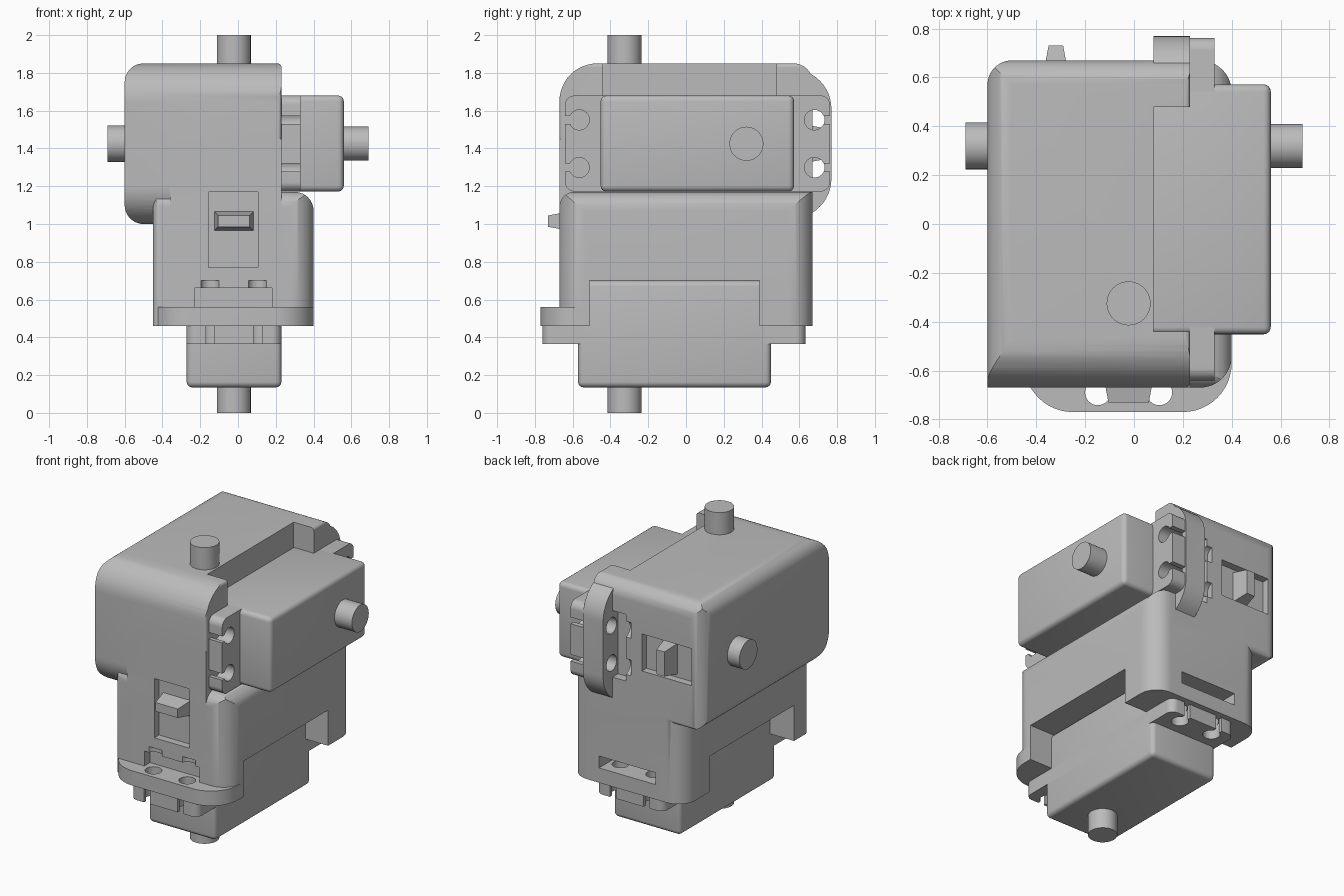
import bpy, bmesh, math
from mathutils import Vector

if "Cube" in bpy.data.objects:
    bpy.data.objects.remove(bpy.data.objects["Cube"], do_unlink=True)

grey = bpy.data.materials.new("plain_grey")
grey.use_nodes = True
COLOUR = (0.5, 0.5, 0.5, 1)
grey.diffuse_color = COLOUR
grey.node_tree.nodes["Principled BSDF"].inputs["Base Color"].default_value = COLOUR


def add_object(name, bm):
    bmesh.ops.recalc_face_normals(bm, faces=bm.faces)
    mesh = bpy.data.meshes.new(name)
    bm.to_mesh(mesh)
    bm.free()
    mesh.materials.append(grey)
    obj = bpy.data.objects.new(name, mesh)
    bpy.context.collection.objects.link(obj)
    return obj


def rounded(u, v, radii):
    """Rectangle outline; radii start at (u0, v0) and run anticlockwise."""
    points = []
    corners = [(u[0], v[0], 1, 1), (u[1], v[0], -1, 1), (u[1], v[1], -1, -1), (u[0], v[1], 1, -1)]
    for i, ((cu, cv, su, sv), r) in enumerate(zip(corners, radii)):
        steps = 12 if r else 0
        for k in range(steps + 1):
            a = math.pi + (i + k / max(steps, 1)) * math.pi / 2
            points.append((cu + r * (su + math.cos(a)), cv + r * (sv + math.sin(a)))
                          if r else (cu, cv))
    return points


def prism(name, axis, outline, span):
    """Extrude an outline along an axis; outline keeps the other axes in xyz order."""
    bm = bmesh.new()
    verts = []
    for u, v in outline:
        co = [u, v]
        co.insert("xyz".index(axis), span[0])
        verts.append(bm.verts.new(co))
    face = bm.faces.new(verts)
    new = bmesh.ops.extrude_face_region(bm, geom=[face])["geom"]
    shift = Vector([span[1] - span[0] if a == axis else 0 for a in "xyz"])
    bmesh.ops.translate(bm, vec=shift, verts=[g for g in new if isinstance(g, bmesh.types.BMVert)])
    return add_object(name, bm)


def box(name, x, y, z, bevel=0):
    obj = prism(name, "z", rounded(x, y, [0] * 4), z)
    if bevel:
        bm = bmesh.new()
        bm.from_mesh(obj.data)
        bmesh.ops.bevel(bm, geom=bm.edges[:], offset=bevel, segments=4, profile=0.5, affect="EDGES")
        bm.to_mesh(obj.data)
        bm.free()
    return obj


def cylinder(name, axis, centre, radius, span):
    ring = [(centre[0] + radius * math.cos(k * math.tau / 48),
             centre[1] + radius * math.sin(k * math.tau / 48)) for k in range(48)]
    return prism(name, axis, ring, span)


def combine(obj, operation, *others):
    bpy.context.view_layer.objects.active = obj
    for other in others:
        mod = obj.modifiers.new("combine", "BOOLEAN")
        mod.operation, mod.solver, mod.object = operation, "EXACT", other
        bpy.ops.object.modifier_apply(modifier=mod.name)
        bpy.data.objects.remove(other, do_unlink=True)
    return obj


# Housing: upper and lower shells, each the overlap of rounded outlines
DEPTH = (-0.67, 0.67)
UX, UZ, LX, LZ = (-0.6, 0.23), (1.0, 1.85), (-0.45, 0.4), (0.46, 1.17)
housing = combine(
    prism("housing", "x", rounded(DEPTH, UZ, (0.2, 0.03, 0.1, 0.2)), UX), "INTERSECT",
    prism("cut", "y", rounded(UX, UZ, (0.1, 0, 0.02, 0.1)), (-1, 1)),
    prism("cut", "z", rounded(UX, DEPTH, (0, 0.02, 0.02, 0.1)), (0, 3)))
lower = combine(
    prism("lower", "z", rounded(LX, DEPTH, (0.04, 0.13, 0.13, 0.13)), LZ), "INTERSECT",
    prism("cut", "y", rounded(LX, LZ, (0, 0, 0.1, 0.09)), (-1, 1)),
    prism("cut", "x", rounded(DEPTH, LZ, (0, 0, 0, 0.08)), (-1, 1)))
front_fill = box("front_fill", (-0.36, 0.23), (-0.67, 0.3), (1.03, 1.45))
front_flange = prism("front_flange", "z", rounded(LX, (-0.77, -0.53), (0.2, 0.2, 0, 0)), (0.46, 0.56))
back_flange = prism("back_flange", "x", rounded((0.5, 0.77), (1.03, 1.82), (0, 0.21, 0.21, 0)), (0.08, 0.23))
combine(housing, "UNION", lower, front_fill, front_flange, back_flange)

# Openings for the motors, the screw pockets and the switch recesses
combine(
    housing, "DIFFERENCE",
    box("cut", (0.08, 0.5), (-0.44, 0.48), (1.18, 2)),
    box("cut", (-1, 1), (-0.51, 0.39), (0.3, 0.7)),
    box("cut", (-0.23, 0.18), (-0.8, -0.61), (0.56, 0.66)),
    box("cut", (-0.24, 0.18), (0.5, 0.8), (0.56, 0.64)),
    box("cut", (-0.02, 0.08), (0.61, 0.8), (1.2, 1.65)),
    box("cut", (-0.155, 0.105), (-0.8, -0.62), (0.77, 1.17)),
    box("cut", (-0.51, -0.14), (0.62, 0.8), (1.3, 1.55)))
for s in (-1, 1):
    combine(housing, "DIFFERENCE",
            cylinder("cut", "z", (-0.022 + s * 0.126, -0.69), 0.052, (0.4, 0.7)),
            cylinder("cut", "z", (-0.022 + s * 0.126, 0.55), 0.052, (0.4, 0.6)),
            cylinder("cut", "x", (0.68, 1.425 + s * 0.126), 0.054, (-0.06, 0.3)))

# Lower and upper motors with slotted mounting tabs
box("lower_motor", (-0.272, 0.23), (-0.572, 0.45), (0.135, 0.7), 0.03)
box("upper_motor", (0.06, 0.56), (-0.452, 0.572), (1.172, 1.68), 0.03)
lower_tab = prism("lower_motor_tab", "z",
                  rounded((-0.272, 0.23), (-0.76, 0.632), [0.05] * 4), (0.365, 0.46))
upper_tab = prism("upper_motor_tab", "x",
                  rounded((-0.64, 0.762), (1.172, 1.68), [0.05] * 4), (0.23, 0.33))
for s in (-1, 1):
    for hole, end in ((-0.69, -0.8), (0.56, 0.7)):
        x = -0.022 + s * 0.126
        combine(lower_tab, "DIFFERENCE",
                cylinder("cut", "z", (x, hole), 0.053, (0.3, 0.5)),
                box("cut", (x - 0.022, x + 0.022), sorted((hole, end)), (0.3, 0.5)))
    for hole, end in ((-0.565, -0.7), (0.68, 0.8)):
        z = 1.425 + s * 0.126
        combine(upper_tab, "DIFFERENCE",
                cylinder("cut", "x", (hole, z), 0.053, (0.2, 0.4)),
                box("cut", (0.2, 0.4), sorted((hole, end)), (z - 0.022, z + 0.022)))

# Four output shafts
cylinder("bottom_shaft", "z", (-0.022, -0.325), 0.09, (0, 0.2))
cylinder("top_shaft", "z", (-0.022, -0.325), 0.09, (1.8, 2))
cylinder("servo_side_shaft", "x", (0.32, 1.425), 0.09, (0.5, 0.69))
cylinder("plain_side_shaft", "x", (0.32, 1.425), 0.096, (-0.69, -0.5))


# Tapered switch knobs
def knob(name, x, z, base, tip, half_w, half_h):
    obj = box(name, (x - half_w, x + half_w), sorted((base, tip)), (z - half_h, z + half_h))
    for v in obj.data.vertices:
        if abs(v.co.y - tip) < 0.001:
            v.co.x += 0.022 * (1 if v.co.x < x else -1)
            v.co.z += 0.022 * (1 if v.co.z < z else -1)


knob("front_switch", -0.022, 1.015, -0.61, -0.73, 0.105, 0.052)
knob("back_switch", -0.32, 1.425, 0.61, 0.73, 0.052, 0.105)

for obj in bpy.context.collection.objects:
    if obj.type == "MESH":
        bpy.ops.object.select_all(action="DESELECT")
        obj.select_set(True)
        bpy.context.view_layer.objects.active = obj
        bpy.ops.object.shade_smooth_by_angle(angle=math.radians(30))
